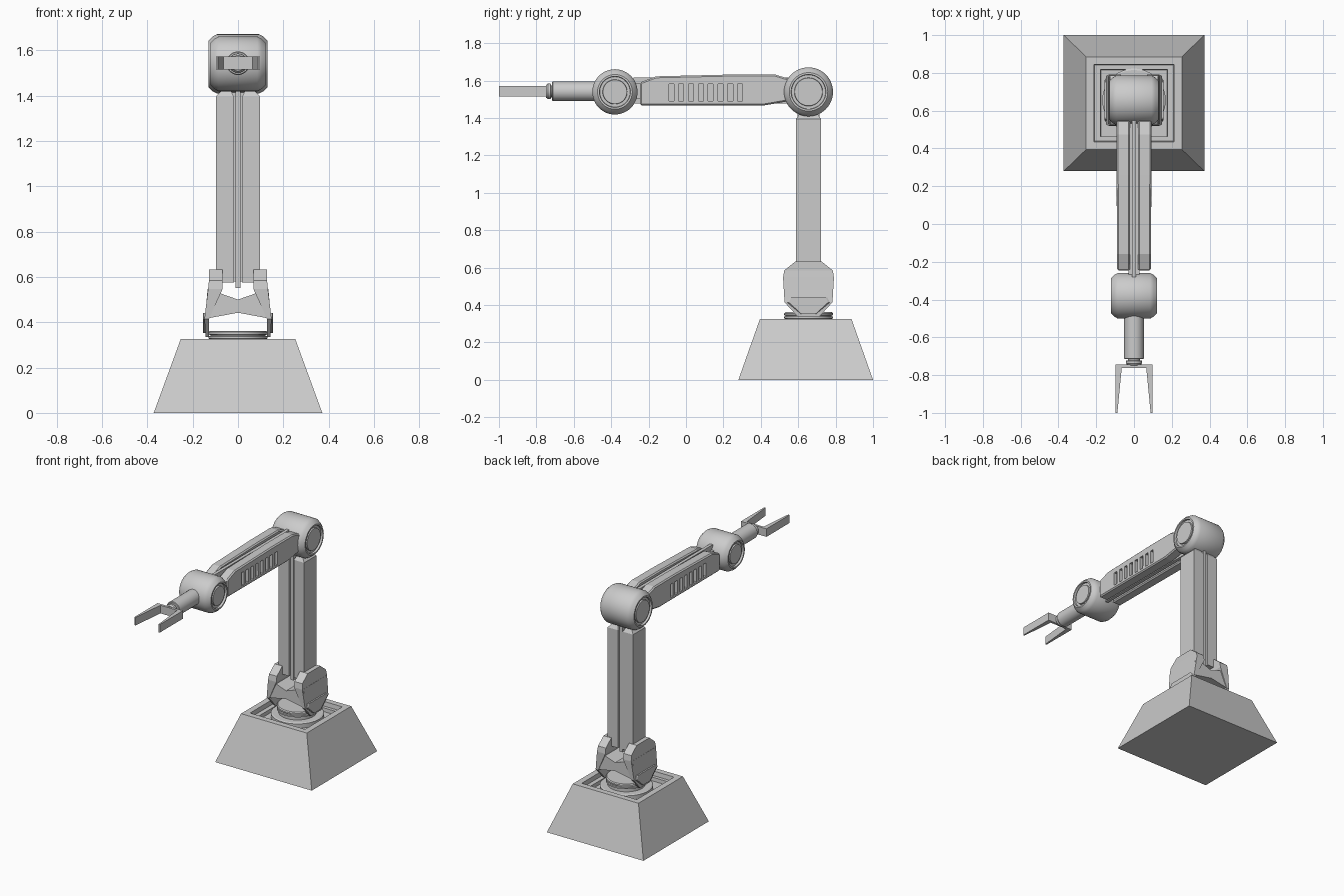
import bpy, bmesh
from math import sin, cos, pi
from mathutils import Vector

if "Cube" in bpy.data.objects:
    bpy.data.objects.remove(bpy.data.objects["Cube"])

CY = 0.655      # y of the column axis
AZ = 1.54       # height of the horizontal arm axis


def loft(name, rings, smooth=False, bevel=0):
    """Skin a list of equal-length point rings and cap both ends."""
    bm = bmesh.new()
    vs = [[bm.verts.new(p) for p in r] for r in rings]
    n = len(vs[0])
    for a, b in zip(vs, vs[1:]):
        for i in range(n):
            j = (i + 1) % n
            bm.faces.new((a[i], a[j], b[j], b[i]))
    bm.faces.new(vs[0])
    bm.faces.new(vs[-1])
    bmesh.ops.recalc_face_normals(bm, faces=bm.faces)
    me = bpy.data.meshes.new(name)
    bm.to_mesh(me)
    bm.free()
    ob = bpy.data.objects.new(name, me)
    bpy.context.collection.objects.link(ob)
    bpy.ops.object.select_all(action='DESELECT')
    ob.select_set(True)
    bpy.context.view_layer.objects.active = ob
    if smooth:
        bpy.ops.object.shade_smooth_by_angle(angle=0.5)
    if bevel:
        m = ob.modifiers.new("bevel", 'BEVEL')
        m.width, m.segments, m.limit_method = bevel, 1, 'ANGLE'
        bpy.ops.object.modifier_apply(modifier=m.name)
    return ob


def lathe(name, prof, axis, centre, seg=48):
    """Revolve (radius, offset) pairs about an axis through centre."""
    c, k = Vector(centre), 'xyz'.index(axis)
    rings = []
    for r, h in prof:
        ring = []
        for i in range(seg):
            p = [r * cos(2 * pi * i / seg), r * sin(2 * pi * i / seg)]
            p.insert(k, h)
            ring.append(c + Vector(p))
        rings.append(ring)
    return loft(name, rings, True)


def rect(x0, x1, y0, y1, z):
    return [(x0, y0, z), (x1, y0, z), (x1, y1, z), (x0, y1, z)]


def box(name, x0, x1, y0, y1, z0, z1, bevel=0):
    return loft(name, [rect(x0, x1, y0, y1, z) for z in (z0, z1)], bevel=bevel)


# Base: tapered block with a stepped recess in its top
steps = [(.372, .36, 0), (.253, .245, .325), (.212, .205, .325), (.208, .201, .295),
         (.178, .178, .295), (.176, .176, .27)]
loft("base", [rect(-a, a, .64 - b, .64 + b, z) for a, b, z in steps])

# Turntable: stacked discs with grooves
lathe("turntable", [(.168, .265), (.168, .30), (.16, .305), (.12, .305), (.12, .325), (.13, .328),
                    (.13, .338), (.122, .34), (.122, .344), (.13, .346), (.13, .356),
                    (.124, .362)], 'z', (0, CY, 0))

# Shoulder fork: two flared prongs, side plates and a bow-tie bridge
for s, side in ((-1, "left"), (1, "right")):
    sec = [(.128, .143, .055, .335), (.128, .148, .128, .415), (.068, .132, .136, .547),
           (.068, .128, .13, .585), (.068, .128, .07, .633)]
    loft("shoulder_prong_" + side,
         [rect(s * a, s * b, CY - w, CY + w, z) for a, b, w, z in sec])
    panel = [(-.10, .44), (.10, .44), (.115, .415), (.04, .352), (-.04, .352), (-.115, .415)]
    loft("shoulder_plate_" + side,
         [[(s * x, CY + y * f, z) for y, z in panel] for x, f in ((.135, 1), (.15, 1), (.155, .92))])
bow = [(-.134, .547), (0, .5), (.134, .547), (.146, .415), (0, .442), (-.146, .415)]
loft("shoulder_bridge", [[(x, CY + y, z) for x, z in bow] for y in (-.125, .125)])

# Column: two slabs with a thin rail in the gap
for s, side in ((-1, "left"), (1, "right")):
    sec = [(.018, .098, .067, .575), (.018, .098, .067, 1.395), (.03, .075, .05, 1.42)]
    loft("column_slab_" + side,
         [rect(s * a, s * b, CY - w, CY + w, z) for a, b, w, z in sec])
box("column_rail", -.011, .011, CY - .06, CY + .06, .55, 1.43)
box("column_web", -.03, .03, CY - .035, CY + .035, .58, 1.43)


# Elbow and wrist drums with recessed end caps
def drum(name, r, w, y):
    half = [(r, w - .037), (r - .010, w - .018), (r - .028, w), (r - .038, w), (r - .040, w - .014),
            (r - .055, w - .014), (r - .057, w - .004)]
    lathe(name, [(a, -h) for a, h in reversed(half)] + half, 'x', (0, y, AZ))


drum("elbow_drum", .131, .13, CY)
drum("wrist_drum", .121, .122, -.38)

# Horizontal arm: two slotted slabs with a thin rail in the gap
outline = [(-.246, 1.59), (-.16, 1.623), (.26, 1.633), (.475, 1.633), (.55, 1.61),
           (.55, 1.49), (.42, 1.468), (-.246, 1.468)]
for s, side in ((-1, "left"), (1, "right")):
    slab = loft("arm_slab_" + side,
                [[(s * .02, y, z) for y, z in outline],
                 [(s * (.09 + .006 * max(0, y)), y, z) for y, z in outline]], bevel=.008)
    for i in range(8):
        y = -.092 + i * .0525
        cut = box("slot_cutter", s * .07, s * .2, y, y + .027, 1.49, 1.583)
        cut.hide_render = True
        bpy.context.view_layer.objects.active = slab
        m = slab.modifiers.new("slot", 'BOOLEAN')
        m.operation, m.object, m.solver = 'DIFFERENCE', cut, 'EXACT'
        bpy.ops.object.modifier_apply(modifier=m.name)
        bpy.data.objects.remove(cut)
box("arm_rail", -.011, .011, -.28, .56, 1.478, 1.617)
box("arm_web", -.03, .03, -.27, .56, 1.505, 1.585)

# Forearm tube and neck
lathe("forearm_tube", [(.052, -.48), (.052, -.712), (.048, -.716)], 'y', (0, 0, AZ + .003))
lathe("gripper_neck", [(.032, -.71), (.032, -.722), (.042, -.724), (.042, -.738), (.034, -.748)],
      'y', (0, 0, AZ + .003))

# Gripper: crossbar with two tapering fingers
claw = [(-.098, -.745), (-.098, -1), (-.088, -1), (-.065, -.762),
        (.065, -.762), (.088, -1), (.098, -1), (.098, -.745)]
loft("gripper", [[(x, y, z) for x, y in claw] for z in (1.516, 1.572)])
